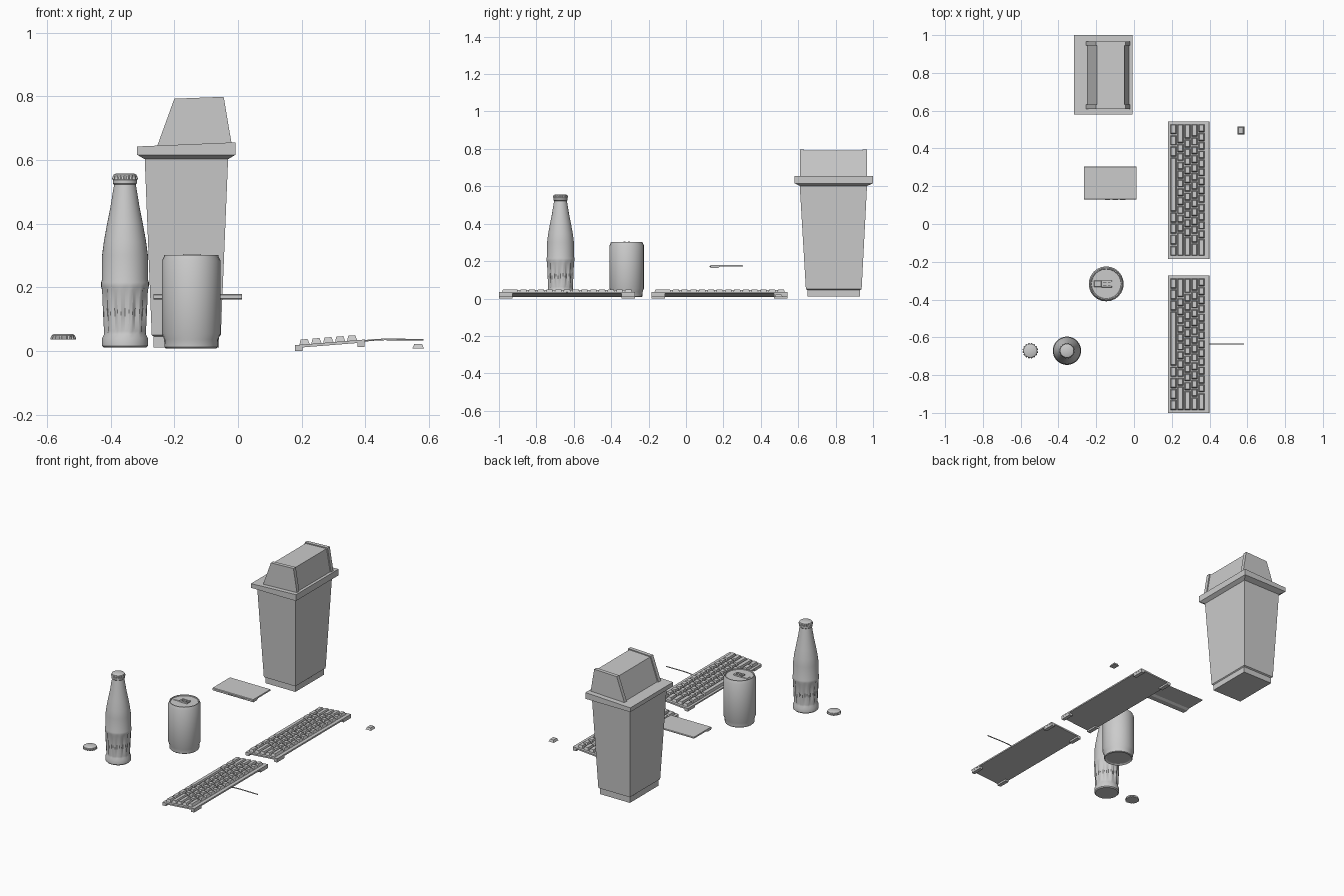
import bpy, bmesh, math
from mathutils import Matrix

if "Cube" in bpy.data.objects:
    bpy.data.objects.remove(bpy.data.objects["Cube"])


def finish(name, bm, smooth=False, matrix=None):
    if matrix:
        bm.transform(matrix)
    bmesh.ops.recalc_face_normals(bm, faces=bm.faces)
    me = bpy.data.meshes.new(name)
    bm.to_mesh(me)
    bm.free()
    o = bpy.data.objects.new(name, me)
    bpy.context.collection.objects.link(o)
    if smooth:
        bpy.ops.object.select_all(action='DESELECT')
        o.select_set(True)
        bpy.context.view_layer.objects.active = o
        bpy.ops.object.shade_smooth_by_angle(angle=math.radians(30))
    return o


def loft(bm, rings):
    """Skin a stack of equal-length rings and cap both ends."""
    vs = [[bm.verts.new(p) for p in r] for r in rings]
    n = len(vs[0])
    for a, b in zip(vs, vs[1:]):
        for i in range(n):
            j = (i + 1) % n
            bm.faces.new((a[i], a[j], b[j], b[i]))
    bm.faces.new(vs[0][::-1])
    bm.faces.new(vs[-1])


def rect(x0, x1, y0, y1, z, zr=None):
    zr = z if zr is None else zr
    return [(x0, y0, z), (x1, y0, zr), (x1, y1, zr), (x0, y1, z)]


def box(bm, x0, x1, y0, y1, z0, z1, taper=0.0):
    t = taper
    loft(bm, [rect(x0, x1, y0, y1, z0), rect(x0 + t, x1 - t, y0 + t, y1 - t, z1)])


def circle(cx, cy, r, z, n, dip=0.0):
    """Ring of n points; every third point is pushed in by dip."""
    out = []
    for i in range(n):
        a = 2 * math.pi * i / n
        rr = r - (dip if i % 3 == 0 else 0)
        out.append((cx + rr * math.cos(a), cy + rr * math.sin(a), z))
    return out


# ---- waste bin ----
bm = bmesh.new()
loft(bm, [rect(-.265, -.060, .650, .930, .01), rect(-.265, -.060, .650, .930, .045),
          rect(-.271, -.054, .641, .939, .05), rect(-.293, -.031, .608, .968, .605)])
finish("bin_body", bm)

bm = bmesh.new()
loft(bm, [rect(-.293, -.031, .608, .968, .602), rect(-.317, -.008, .581, 1.0, .616),
          rect(-.317, -.008, .581, 1.0, .642, .655)])
finish("bin_rim", bm)

# lid: two end plates with a slightly sunken flap between them
ends = [(-.255, .64), (-.02, .65), (-.045, .798), (-.2, .792)]
flap = [(-.247, .64), (-.026, .65), (-.051, .792), (-.196, .786)]
for name, prof, y0, y1 in (("bin_lid_front", ends, .609, .632),
                           ("bin_lid_flap", flap, .632, .944),
                           ("bin_lid_back", ends, .944, .967)):
    bm = bmesh.new()
    loft(bm, [[(x, y, z) for x, z in prof] for y in (y0, y1)])
    finish(name, bm)

# ---- drinks can ----
CX, CY = -.147, -.317
bm = bmesh.new()
can = [(.070, .014), (.080, .008), (.084, .012), (.085, .036), (.0925, .055), (.0925, .283),
       (.086, .296), (.085, .301), (.080, .301), (.078, .296)]
loft(bm, [circle(CX, CY, r, z, 24) for r, z in can])
finish("can_body", bm, True)

bm = bmesh.new()
box(bm, CX - .065, CX - .025, CY - .016, CY + .018, .295, .299, .003)
finish("can_mouth", bm)
bm = bmesh.new()
for s in (-1, 1):
    y = CY + s * .012
    box(bm, CX - .025, CX + .03, y - .006, y + .006, .296, .304, .001)
for x in (CX - .025, CX + .002, CX + .022):
    box(bm, x, x + .008, CY - .012, CY + .012, .297, .303)
finish("can_pull_tab", bm)

# ---- bottle with fluted lower half ----
BX, BY = -.355, -.671
bm = bmesh.new()
bottle = [(.066, .010, 0), (.072, .016, 0), (.072, .040, 0), (.066, .052, 0), (.067, .062, .006),
          (.070, .120, .006), (.073, .190, .006), (.075, .203, 0), (.075, .215, 0),
          (.072, .225, 0), (.072, .300, 0), (.066, .345, 0), (.056, .400, 0), (.046, .450, 0),
          (.038, .500, 0), (.034, .522, 0), (.038, .526, 0), (.038, .537, 0), (.033, .542, 0)]
loft(bm, [circle(BX, BY, r, z, 36, d) for r, z, d in bottle])
finish("bottle_body", bm, True)


# ---- crimped caps, one on the bottle and one loose ----
def cap(name, cx, cy, z):
    bm = bmesh.new()
    loft(bm, [circle(cx, cy, .041, z, 48, .005), circle(cx, cy, .040, z + .006, 48, .004),
              circle(cx, cy, .036, z + .014, 48), circle(cx, cy, .029, z + .018, 48)])
    finish(name, bm, True)


cap("bottle_cap", BX, BY, .539)
cap("loose_cap", -.549, -.671, .035)

# ---- slim tablet with a thicker front lip ----
bm = bmesh.new()
prof = [(.130, .165), (.134, .162), (.168, .162), (.182, .170), (.301, .170), (.304, .172),
        (.304, .176), (.301, .179), (.133, .179), (.130, .176)]
loft(bm, [[(x, y, z) for y, z in prof] for x in (-.266, .012)])
finish("tablet", bm)
bm = bmesh.new()
for x in (-.14, -.10, -.06):
    box(bm, x - .014, x + .014, .126, .132, .168, .174)
finish("tablet_buttons", bm)

# ---- keyboards ----
ROWS = [[1.25] * 3 + [6.25] + [1.25] * 4,
        [2.25] + [1] * 10 + [2.75],
        [1.75] + [1] * 11 + [2.25],
        [1.5] + [1] * 12 + [1.5],
        [1] * 13 + [2]]
UNIT, PITCH = .0468, .0375


def keyboard(name, y0):
    # local frame: typing edge at x = 0, tilted up towards +x
    tilt = Matrix.Translation((.179, 0, .018)) @ Matrix.Rotation(-.08, 4, 'Y')
    y1 = y0 + .727
    bm = bmesh.new()
    box(bm, 0, .22, y0, y1, -.009, 0)
    finish(name + "_case", bm, matrix=tilt)
    bm = bmesh.new()
    for i, row in enumerate(ROWS):
        x, y = .030 + i * PITCH, y1 - .012
        for w in row:
            box(bm, x - .016, x + .016, y - w * UNIT + .003, y - .003, 0, .016, .005)
            y -= w * UNIT
    finish(name + "_keys", bm, matrix=tilt)
    bm = bmesh.new()
    for fy in (y0, y1 - .073):
        box(bm, .179, .203, fy, fy + .073, 0, .016)
        box(bm, .376, .398, fy, fy + .073, .012, .030)
    finish(name + "_feet", bm)


keyboard("keyboard_back", -.184)
keyboard("keyboard_front", -1.0)

# cable of the front keyboard
cu = bpy.data.curves.new("keyboard_cable", 'CURVE')
cu.dimensions = '3D'
cu.bevel_depth, cu.bevel_resolution, cu.use_fill_caps = .003, 1, True
sp = cu.splines.new('POLY')
sp.points.add(3)
for p, (x, z) in zip(sp.points, [(.38, .029), (.42, .034), (.46, .036), (.582, .035)]):
    p.co = (x, -.636, z, 1)
bpy.context.collection.objects.link(bpy.data.objects.new("keyboard_cable", cu))

# loose key
bm = bmesh.new()
box(bm, .548, .584, .473, .517, .008, .022, .006)
finish("loose_key", bm)
